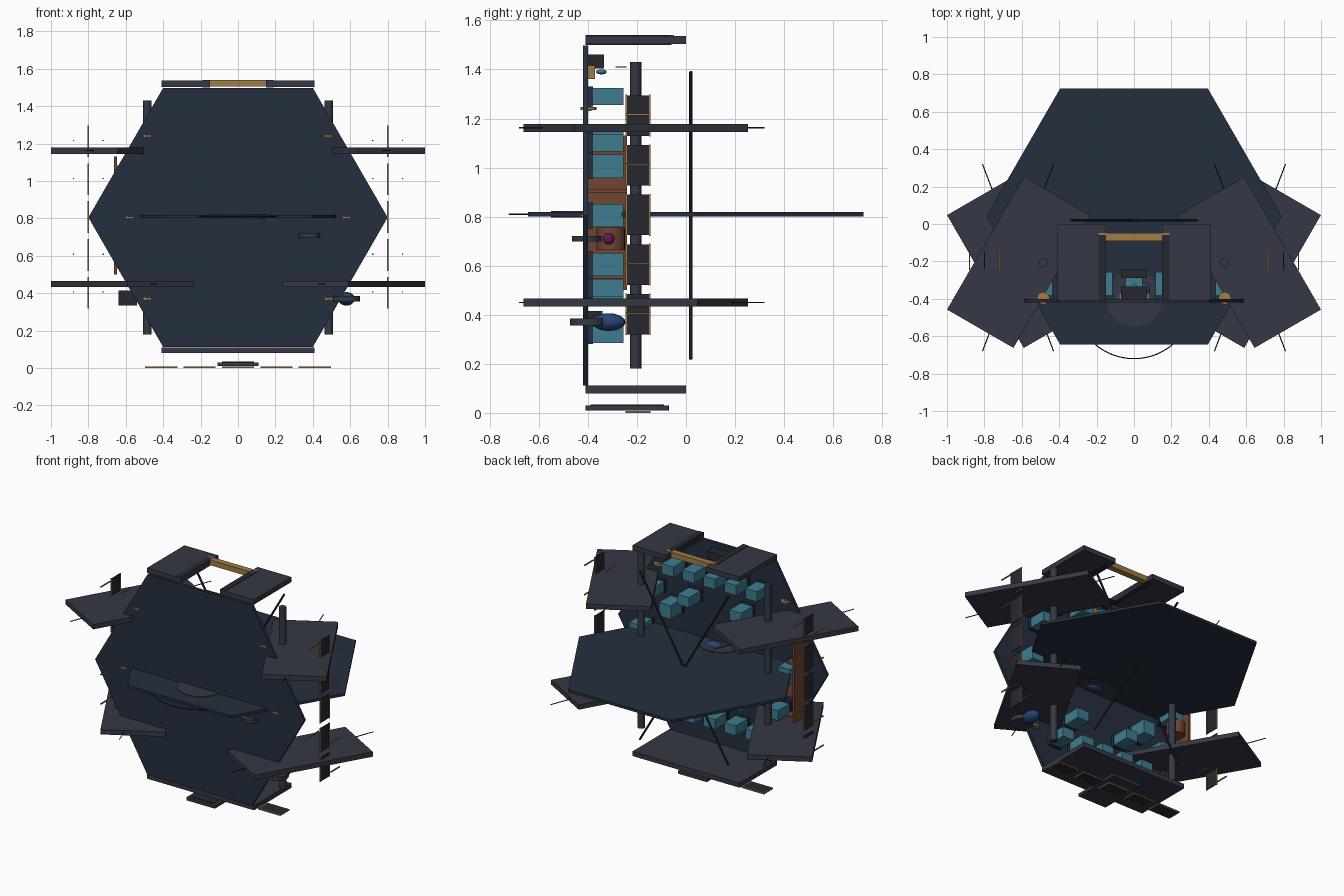
import bpy
from math import radians, pi, cos, sin
from mathutils import Vector

if "Cube" in bpy.data.objects:
    bpy.data.objects.remove(bpy.data.objects["Cube"])


def mat(name, r, g, b):
    m = bpy.data.materials.new(name)
    m.diffuse_color = (r, g, b, 1)
    m.use_nodes = True
    m.node_tree.nodes["Principled BSDF"].inputs["Base Color"].default_value = m.diffuse_color
    return m


NAVY = mat("navy", 0.018, 0.028, 0.05)
SLATE = mat("slate", 0.035, 0.04, 0.058)
BLACK = mat("charcoal", 0.02, 0.022, 0.03)
TEAL = mat("teal", 0.05, 0.2, 0.28)
BRASS = mat("brass", 0.35, 0.2, 0.06)
BROWN = mat("brown", 0.16, 0.06, 0.03)
BLUE = mat("blue", 0.02, 0.06, 0.17)
PURPLE = mat("purple", 0.12, 0.01, 0.1)


def finish(name, m, smooth=False):
    o = bpy.context.object
    o.name = name
    o.data.materials.append(m)
    if smooth:
        bpy.ops.object.shade_smooth_by_angle()
    return o


def box(name, loc, size, m, rot=(0, 0, 0)):
    bpy.ops.mesh.primitive_cube_add(size=1, location=loc, rotation=[radians(a) for a in rot])
    bpy.context.object.scale = size
    return finish(name, m)


def cyl(name, loc, r, depth, m, rot=(0, 0, 0), sides=32):
    bpy.ops.mesh.primitive_cylinder_add(vertices=sides, radius=r, depth=depth, location=loc,
                                        rotation=[radians(a) for a in rot])
    return finish(name, m, sides > 8)


def ball(name, loc, size, m):
    bpy.ops.mesh.primitive_uv_sphere_add(segments=24, ring_count=12, radius=1, location=loc)
    bpy.context.object.scale = size
    return finish(name, m, True)


def rod(name, a, b, r, m):
    a, b = Vector(a), Vector(b)
    d = b - a
    o = cyl(name, (a + b) / 2, r, d.length, m, sides=8)
    o.rotation_euler = d.to_track_quat('Z', 'Y').to_euler()
    return o


def hexagon(name, loc, r, depth, m, upright):
    bpy.ops.mesh.primitive_cylinder_add(vertices=6, radius=r, depth=depth, location=loc)
    o = finish(name, m)
    for v in o.data.vertices:          # points on the x axis
        x, y, z = v.co
        c, s = cos(pi / 6), sin(pi / 6)
        x, y = x * c - y * s, x * s + y * c
        v.co = (x, -z, y) if upright else (x, y, z)
    if upright:
        o.data.update()
    return o


# Main hexagonal wall and the hexagonal deck
hexagon("front_wall", (0, -0.41, 0.805), 0.8, 0.02, NAVY, True)
hexagon("deck", (0, 0.04, 0.81), 0.79, 0.018, NAVY, False)

# Hub on the deck
cyl("hub_disc", (0, -0.4, 0.81), 0.15, 0.026, SLATE, sides=48)
bpy.ops.mesh.primitive_torus_add(major_segments=64, minor_segments=6, major_radius=0.32,
                                 minor_radius=0.003, location=(0, -0.4, 0.81))
finish("hub_ring", BLACK)
ball("hub_lens", (0.03, -0.35, 0.81), (0.06, 0.045, 0.03), BLUE)

# Floor, split roof and hatch frame
box("floor", (0, -0.205, 0.095), (0.82, 0.41, 0.032), SLATE)
for s in (-1, 1):
    box("roof_panel", (s * 0.28, -0.205, 1.52), (0.26, 0.41, 0.034), SLATE)
    box("hatch_rail", (s * 0.17, -0.235, 1.52), (0.04, 0.35, 0.04), BLACK)
box("hatch_bar", (0, -0.07, 1.522), (0.38, 0.042, 0.036), BRASS)

# Side wings, edge wires, posts and braces
for s in (-1, 1):
    for z, t in ((1.162, -1), (0.45, 1)):
        box("wing", (s * 0.617, -0.205, z), (0.82, 0.41, 0.033), SLATE, (0, 0, s * t * 60))
        rod("wing_wire", (s * (0.62 - t * 0.19), -0.68, z), (s * (0.62 + t * 0.19), 0.32, z), 0.003, BLACK)
    cyl("post", (s * 0.485, -0.205, 0.805), 0.023, 1.25, SLATE)
    rod("cross_brace", (-s * 0.34, 0.02, 0.22), (s * 0.34, 0.02, 1.39), 0.007, BLACK)
    for x, z in ((0.485, 1.24), (0.58, 0.805), (0.485, 0.37)):
        cyl("hinge", (s * x, -0.397, z), 0.033, 0.012, BRASS)
        cyl("hinge_pin", (s * x, -0.397, z), 0.012, 0.02, BRASS, sides=16)

# Framed side windows
for s in (-1, 1):
    for i in range(5):
        z = 0.402 + i * 0.2025
        box("window", (s * 0.8, -0.195, z), (0.006, 0.09, 0.165), BLACK)
        for e in (-1, 1):
            box("window_frame", (s * 0.8, -0.195 + e * 0.048, z), (0.008, 0.006, 0.17), BRASS)
            if i != 2:
                box("window_bar", (s * 0.8 + e * 0.08, -0.195, z + 0.004), (0.007, 0.1, 0.007), BRASS)

# Framed plates below the floor
for i in range(-2, 3):
    x = i * 0.205
    box("floor_window", (x, -0.195, 0.005), (0.165, 0.09, 0.006), BLACK)
    for e in (-1, 1):
        box("floor_frame", (x, -0.195 + e * 0.048, 0.004), (0.17, 0.006, 0.008), BRASS)
        box("floor_frame_end", (x + e * 0.083, -0.195, 0.004), (0.006, 0.1, 0.008), BRASS)
tray = box("tray", (0, -0.24, 0.02), (0.22, 0.34, 0.02), SLATE)
b = tray.modifiers.new("round", 'BEVEL')
b.width, b.segments = 0.008, 2
box("tray_top", (0, -0.24, 0.031), (0.17, 0.3, 0.006), BLACK)

# Storage boxes on the inside of the wall
half = [(x * 0.16, 1.29) for x in range(-2, 3)]
half += [(s * x, z) for s in (-1, 1) for x, z in ((0.2, 1.11), (0.48, 1.1), (0.34, 1.005))]
spots = half + [(x, 1.61 - z) for x, z in half] + [(-0.57, 0.805), (0.57, 0.805)]
for x, z in spots:
    h = 0.095 if 0.6 < z < 1.05 else 0.07
    box("storage_box", (x, -0.318, z), (0.09, 0.125, h), TEAL)
    box("box_base", (x, -0.39, z), (0.1, 0.02, h + 0.01), NAVY)

# Wooden bookcase on the left
box("shelf_back", (-0.655, -0.325, 0.815), (0.014, 0.17, 0.63), BROWN)
for z in (0.54, 0.905, 1.075):
    box("shelf", (-0.63, -0.325, z), (0.06, 0.17, 0.014), BROWN)
cyl("basket", (-0.6, -0.307, 0.71), 0.058, 0.09, BROWN, sides=24)

# Wall instruments
pad = cyl("wall_pad", (0.38, -0.405, 0.71), 0.06, 0.022, SLATE)
ball("purple_orb", (0.38, -0.315, 0.71), (0.024, 0.024, 0.024), PURPLE)
rod("orb_stem", (0.38, -0.41, 0.71), (0.38, -0.315, 0.71), 0.006, BRASS)
cyl("globe_pad", (0.58, -0.4, 0.37), 0.073, 0.028, SLATE)
ball("globe", (0.58, -0.315, 0.37), (0.045, 0.068, 0.036), BLUE)
box("equipment_case", (-0.59, -0.37, 0.375), (0.1, 0.06, 0.08), BLACK)

# Console under the hatch
box("console", (0, -0.367, 1.432), (0.14, 0.066, 0.056), BLACK)
box("console_base", (0, -0.385, 1.388), (0.16, 0.03, 0.055), BRASS)
ball("console_lamp", (0, -0.345, 1.39), (0.022, 0.022, 0.01), TEAL)
box("console_screen", (0, -0.265, 1.41), (0.14, 0.045, 0.006), BLACK)
